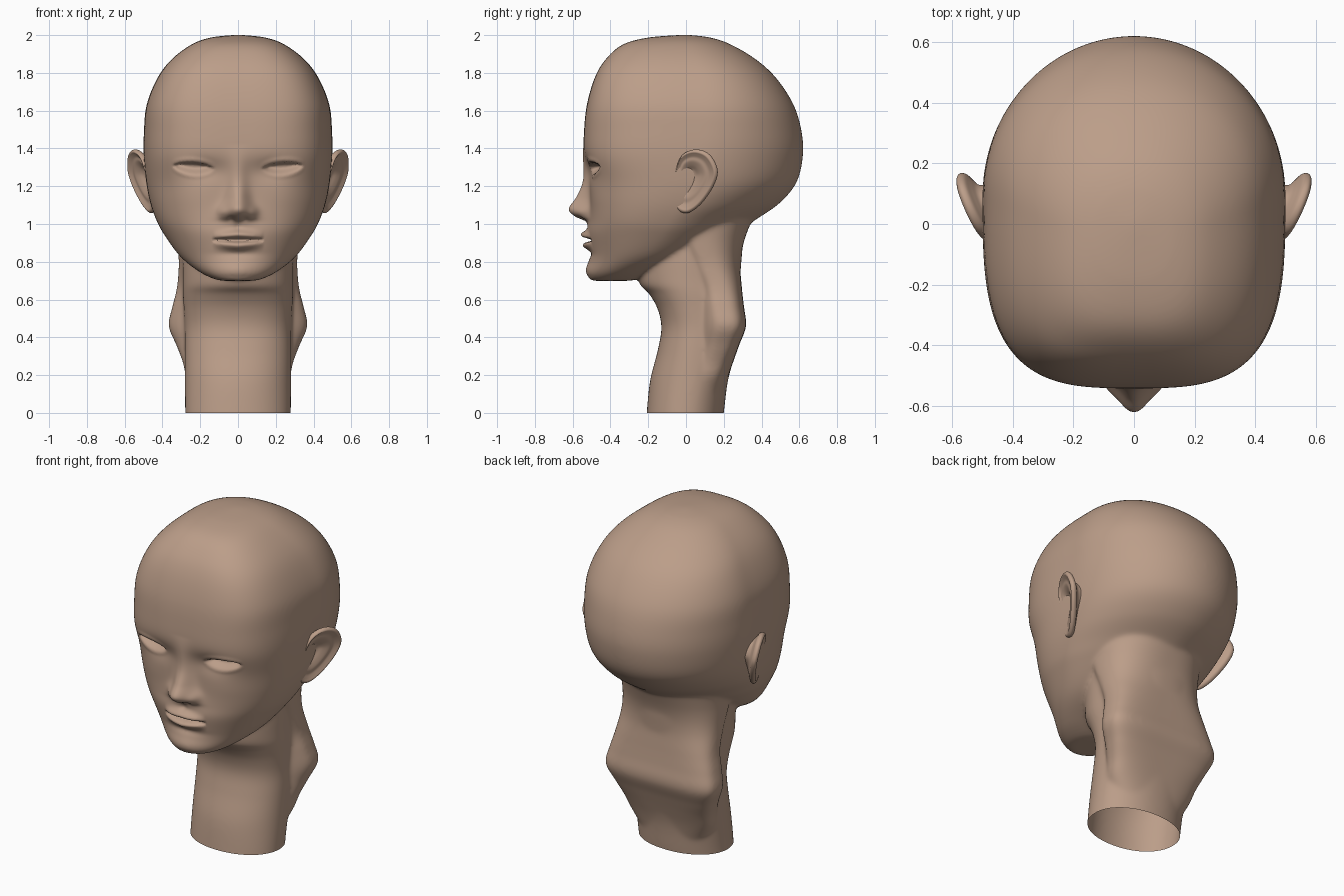
import bpy, bmesh
from math import pi, sin, cos, exp, copysign
from mathutils import Vector

if "Cube" in bpy.data.objects:
    bpy.data.objects.remove(bpy.data.objects["Cube"])


def spline(pts, steps, closed=False):
    """Catmull-Rom through rows of numbers."""
    n, out = len(pts), []
    for i in range(n if closed else n - 1):
        q = [pts[(i + k) % n] if closed else pts[min(max(i + k, 0), n - 1)] for k in (-1, 0, 1, 2)]
        for s in range(steps):
            t = s / steps
            out.append([b + .5 * t * (c - a + t * (2*a - 5*b + 4*c - d + t * (3*(b - c) + d - a)))
                        for a, b, c, d in zip(*q)])
    if not closed:
        out.append(list(pts[-1]))
    return out


def skin(bm, rings):
    """Bridge rings of points and cap both ends."""
    vs = [[bm.verts.new(p) for p in r] for r in rings]
    n = len(vs[0])
    for a, b in zip(vs, vs[1:]):
        for i in range(n):
            j = (i + 1) % n
            bm.faces.new((a[i], a[j], b[j], b[i]))
    bm.faces.new(vs[0][::-1])
    bm.faces.new(vs[-1])


def section(z, hw, yf, yb, yc, nf, nb, n=96):
    """Horizontal section with its own front and back roundness."""
    ring = []
    for i in range(n):
        a = 2 * pi * i / n
        c, s = cos(a), sin(a)
        e = 2 / (nf if s < 0 else nb)
        depth = (yc - yf) if s < 0 else (yb - yc)
        ring.append((hw * copysign(abs(c) ** e, c), yc + depth * copysign(abs(s) ** e, s), z))
    return ring


def make(name, bm):
    me = bpy.data.meshes.new(name)
    bmesh.ops.recalc_face_normals(bm, faces=bm.faces)
    bm.to_mesh(me)
    bm.free()
    ob = bpy.data.objects.new(name, me)
    bpy.context.collection.objects.link(ob)
    return ob


# section rows: z, half width, front y, back y, widest y, front and back exponents
skull = [
    (.699, .08, -.495, -.30, -.40, 2, 2), (.71, .13, -.514, -.25, -.39, 2, 2),
    (.75, .21, -.522, -.15, -.33, 2, 2), (.83, .308, -.510, .05, -.22, 2.1, 2),
    (.95, .395, -.525, .26, -.12, 2.3, 1.8), (1.02, .432, -.515, .365, -.08, 2.5, 1.8),
    (1.11, .464, -.507, .495, -.02, 2.7, 1.9), (1.22, .486, -.512, .585, .04, 2.9, 2),
    (1.36, .499, -.54, .619, .08, 3.2, 2), (1.49, .498, -.540, .612, .1, 3.3, 2),
    (1.63, .484, -.525, .57, .1, 3.4, 2.05), (1.77, .428, -.485, .48, .08, 3.4, 2.1),
    (1.87, .353, -.427, .372, .04, 3.2, 2.1), (1.95, .247, -.335, .238, 0, 3, 2.1),
    (1.987, .145, -.2, .13, -.02, 2.6, 2.1), (2.001, .02, -.03, .02, 0, 2, 2)]
neck_column = [
    (-.12, .28, -.215, .18, 0, 2.1, 2.1), (0, .28, -.208, .2, 0, 2.1, 2.1),
    (.17, .281, -.19, .222, .03, 2.1, 2.2),
    (.33, .282, -.15, .265, .06, 2.2, 2.4), (.45, .282, -.13, .29, .08, 2.3, 2.5),
    (.55, .287, -.150, .29, .07, 2.3, 2.5), (.63, .292, -.195, .285, .05, 2.2, 2.5),
    (.70, .292, -.25, .285, .03, 2, 2.5), (.9, .29, -.25, .30, .03, 2, 2.5),
    (1.1, .25, -.2, .3, .03, 2, 2.5)]
neck_back = [
    (.05, .2, -.05, .19, .08, 2, 2.6), (.18, .27, 0, .221, .11, 2, 2.8),
    (.27, .293, .01, .25, .14, 2, 3.2),
    (.36, .327, .03, .282, .17, 2, 3.8), (.46, .367, .04, .318, .19, 2, 4),
    (.56, .348, .04, .307, .17, 2, 4), (.66, .324, .03, .296, .15, 2, 3.5),
    (.78, .314, -.02, .288, .1, 2, 2.8), (.9, .320, -.07, .305, .06, 2, 2.5),
    (1.05, .33, -.08, .36, .05, 2, 2.3), (1.15, .32, -.08, .40, .05, 2, 2.2)]

# skull and neck, fused into one skin
bm = bmesh.new()
for rows in (skull, neck_column, neck_back):
    skin(bm, [section(*r) for r in spline(rows, 8)])
head = make("head_and_neck", bm)
m = head.modifiers.new("fuse", 'REMESH')
m.mode, m.voxel_size = 'VOXEL', .0085
m = head.modifiers.new("soften", 'SMOOTH')
m.factor, m.iterations = .5, 30
dg = bpy.context.evaluated_depsgraph_get()
fused = bpy.data.meshes.new_from_object(head.evaluated_get(dg))
head.modifiers.clear()
head.data = fused


def clamp(t):
    t = min(max(t, 0), 1)
    return t * t * (3 - 2 * t)


def bump(x, z, cx, cz, wx, wz):
    return exp(-((x - cx) / wx) ** 2 - ((z - cz) / wz) ** 2)


# nose ridge: z, height, half width
nose = spline([(.985, 0, .075), (1.015, .018, .08), (1.04, .075, .078), (1.08, .112, .072),
               (1.14, .075, .058), (1.22, .036, .052), (1.32, .012, .05), (1.42, 0, .06)], 12)


def face_relief(x, z):
    """Forward offset of the face surface."""
    x, f = abs(x), 0
    # nose, wings and nostrils
    if nose[0][0] < z < nose[-1][0]:
        for a, b in zip(nose, nose[1:]):
            if a[0] <= z <= b[0]:
                t = (z - a[0]) / (b[0] - a[0])
                f += (a[1] + t * (b[1] - a[1])) * exp(-(x / (a[2] + t * (b[2] - a[2]))) ** 2.2)
                break
    f += .014 * bump(x, z, .08, 1.062, .026, .028)
    f -= .016 * bump(x, z, .036, 1.03, .018, .012)
    # eye sockets and cheeks
    f -= .022 * bump(x, z, .17, 1.285, .11, .06)
    f += .008 * bump(x, z, .25, 1.14, .13, .10)
    # eye openings with upper lid
    u = (x - .237) / .118
    if abs(u) < 1:
        arc = (1 - u * u) ** .7
        mid = 1.30 + .008 * u
        zu, zl = mid + .028 * arc, mid - .042 * arc
        f += .005 * arc * exp(-((z - zu - .012) / .012) ** 2)
        f += .003 * arc * exp(-((z - zl + .008) / .010) ** 2)
        if zl < z < zu:
            f -= .045 * clamp((z - zl) / .045) * clamp((zu - z) / .012) * min(1, arc * 1.5)
    # lips and chin dip
    if x < .135:
        w = 1 - (x / .135) ** 2
        f += (w * .034 * exp(-((z - .945 + .1 * x) / .022) ** 2)
              + w * .030 * exp(-((z - .885 - .08 * x) / .022) ** 2)
              - w ** .6 * .050 * exp(-((z - .915) / .009) ** 2))
    f -= .010 * bump(x, z, 0, .842, .10, .02)
    f += .010 * bump(x, z, 0, .76, .10, .04)
    f -= .008 * bump(x, z, 0, .985, .018, .025)
    return f


# carve the face and open the neck bottom
bm = bmesh.new()
bm.from_mesh(fused)
for v in bm.verts:
    x, y, z = v.co
    if y < -.22 and .71 < z < 1.55:
        v.co.y -= face_relief(x, z) * clamp((-.22 - y) / .12) * clamp((z - .71) / .03)
bmesh.ops.bisect_plane(bm, geom=bm.verts[:] + bm.edges[:] + bm.faces[:], plane_co=(0, 0, 0),
                       plane_no=(0, 0, 1), clear_inner=True)
for f in bm.faces:
    f.smooth = True
bm.to_mesh(fused)
bm.free()

# ears: outline in side view, swept through rim and bowl
outline = spline([(-.01, 1.057), (-.05, 1.085), (-.066, 1.17), (-.058, 1.27), (-.025, 1.36),
                  (.045, 1.393), (.12, 1.367), (.163, 1.285), (.145, 1.205), (.09, 1.12),
                  (.035, 1.07)], 6, True)
cy, cz = .005, 1.25
# scale of outline, offset along the ear normal
profile = spline([(.04, -.030), (.22, -.028), (.40, -.014), (.58, -.004), (.72, -.004), (.84, .003),
                  (.93, .008), (1, -.004), (.96, -.022), (.8, -.034), (.65, -.05), (.55, -.1)], 4)
for side, name in ((1, "ear_left"), (-1, "ear_right")):
    normal = Vector((1, -.45, -.2)).normalized()
    rings = []
    for k, d in profile:
        ring = []
        for oy, oz in outline:
            y, z = cy + (oy - cy) * k, cz + (oz - cz) * k
            p = Vector((.512 + .45 * y + .2 * (z - 1.3), y, z)) + normal * d
            ring.append((p.x * side, p.y, p.z))
        rings.append(ring)
    bm = bmesh.new()
    skin(bm, rings)
    for f in bm.faces:
        f.smooth = True
    make(name, bm)

# skin colour
mat = bpy.data.materials.new("skin")
mat.diffuse_color = (.50, .34, .25, 1)
mat.use_nodes = True
mat.node_tree.nodes["Principled BSDF"].inputs["Base Color"].default_value = mat.diffuse_color
for ob in bpy.context.collection.objects:
    ob.data.materials.clear()
    ob.data.materials.append(mat)
